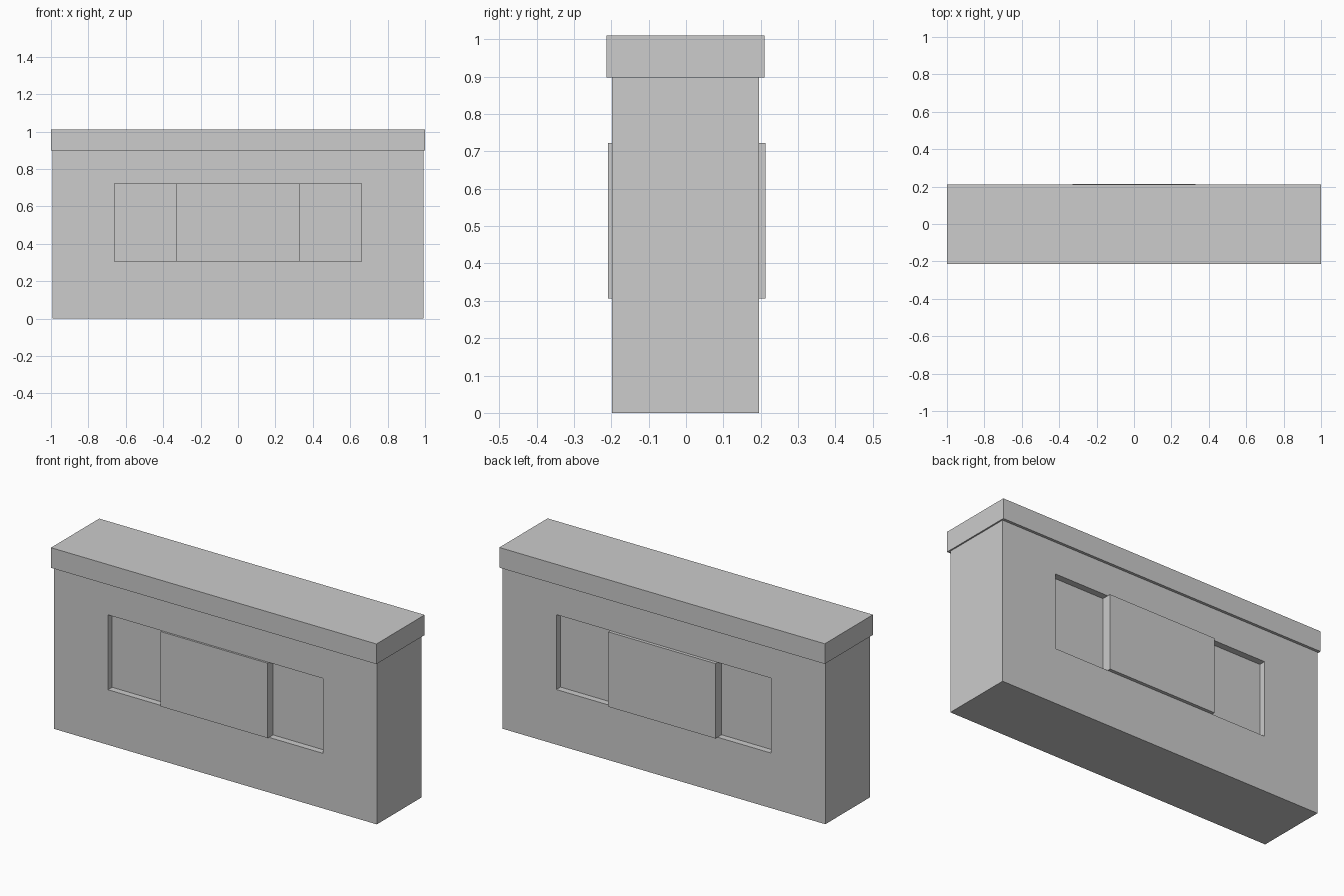
import bpy

if "Cube" in bpy.data.objects:
    bpy.data.objects.remove(bpy.data.objects["Cube"], do_unlink=True)

grey = bpy.data.materials.new("light_grey")
grey.use_nodes = True
colour = (0.604, 0.604, 0.604, 1)
grey.diffuse_color = colour
grey.node_tree.nodes["Principled BSDF"].inputs["Base Color"].default_value = colour


def box(name, x, y, z):
    """Box between the given (low, high) limits on each axis."""
    limits = (x, y, z)
    bpy.ops.mesh.primitive_cube_add(size=1)
    ob = bpy.context.object
    ob.name = name
    ob.location = [(a + b) / 2 for a, b in limits]
    ob.scale = [b - a for a, b in limits]
    bpy.ops.object.transform_apply(location=True, rotation=False, scale=True)
    ob.data.materials.append(grey)
    return ob


FRONT, BACK = -0.198, 0.195      # wall faces
DEPTH = 0.036                    # recess depth
OPEN_X, OPEN_Z = (-0.66, 0.66), (0.306, 0.722)
PANEL_X = (-0.33, 0.329)

# Wall and overhanging coping
wall = box("wall", (-0.993, 0.992), (FRONT, BACK), (0, 0.9))
box("coping", (-1, 1), (-0.213, 0.21), (0.898, 1.01))

# Long recess on each side of the wall with a raised panel in its middle
recesses = {
    "front": ((FRONT - 0.1, FRONT + DEPTH), (-0.209, FRONT + DEPTH)),
    "back": ((BACK - DEPTH, BACK + 0.1), (BACK - DEPTH, 0.213)),
}
for side, (cut_y, panel_y) in recesses.items():
    cutter = box(side + "_recess_cutter", OPEN_X, cut_y, OPEN_Z)
    cut = wall.modifiers.new(side + "_recess", "BOOLEAN")
    cut.operation = "DIFFERENCE"
    cut.solver = "EXACT"
    cut.object = cutter
    bpy.context.view_layer.objects.active = wall
    bpy.ops.object.modifier_apply(modifier=cut.name)
    bpy.data.objects.remove(cutter, do_unlink=True)
    box(side + "_panel", PANEL_X, panel_y, OPEN_Z)
